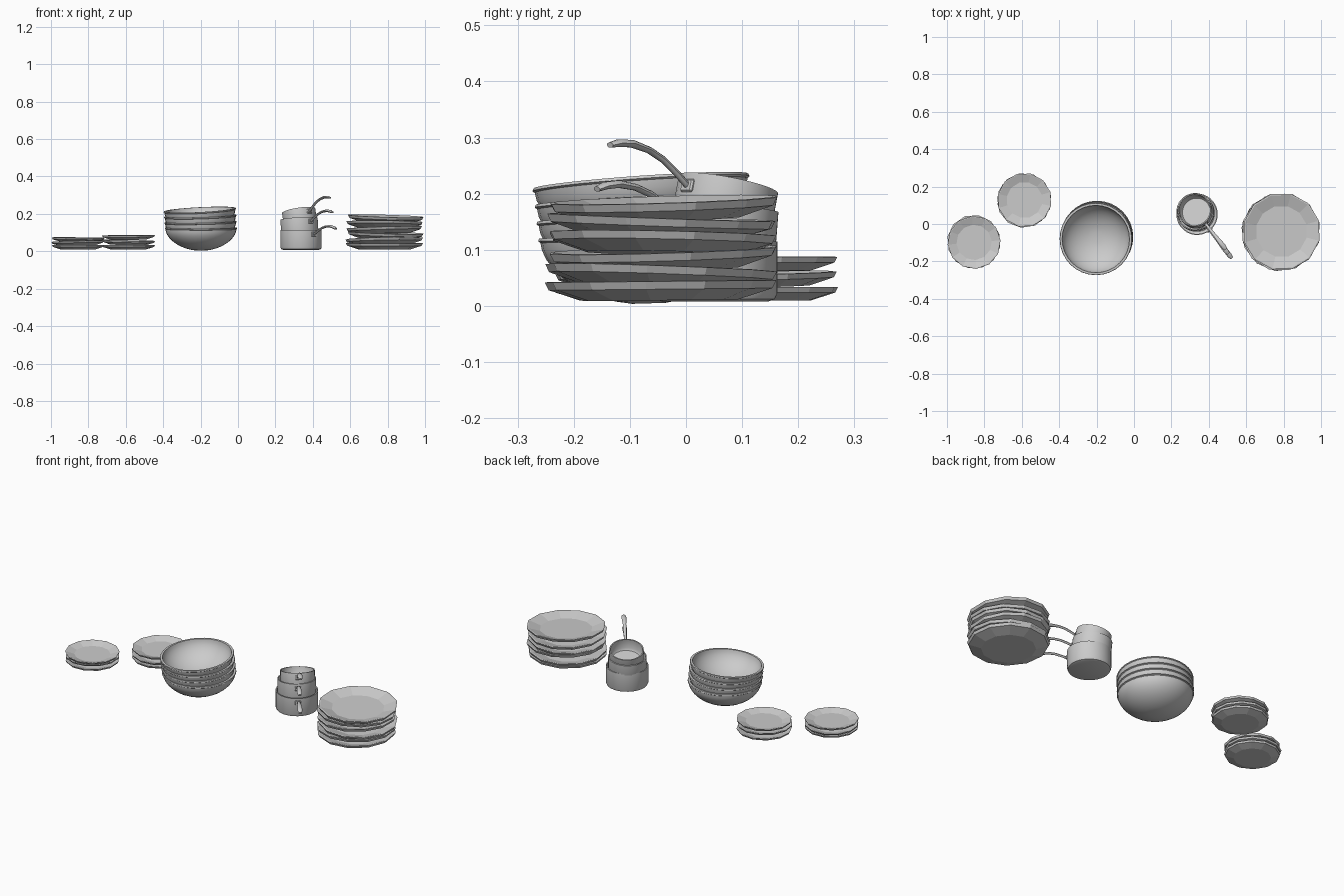
import bpy, bmesh, math, random
from mathutils import Matrix, Vector

random.seed(4)
if "Cube" in bpy.data.objects:
    bpy.data.objects.remove(bpy.data.objects["Cube"])

china = bpy.data.materials.new("light grey")
china.use_nodes = True
china.diffuse_color = (0.6, 0.6, 0.6, 1)
china.node_tree.nodes["Principled BSDF"].inputs["Base Color"].default_value = (0.6, 0.6, 0.6, 1)


def add_object(name, bm, matrix, smooth):
    bmesh.ops.recalc_face_normals(bm, faces=bm.faces)
    mesh = bpy.data.meshes.new(name)
    bm.to_mesh(mesh)
    bm.free()
    mesh.materials.append(china)
    obj = bpy.data.objects.new(name, mesh)
    bpy.context.collection.objects.link(obj)
    obj.matrix_world = matrix
    if smooth:
        bpy.ops.object.select_all(action="DESELECT")
        obj.select_set(True)
        bpy.context.view_layer.objects.active = obj
        bpy.ops.object.shade_smooth_by_angle(angle=math.radians(40))
    return obj


def lathe(profile, sides):
    """Spin a closed (radius, height) profile, closing it at both axis ends."""
    bm = bmesh.new()
    rings = []
    for r, z in profile:
        rings.append([bm.verts.new((r * math.cos(a), r * math.sin(a), z))
                      for a in (math.tau * i / sides for i in range(sides))])
    for low, high in zip(rings, rings[1:]):
        for i in range(sides):
            j = (i + 1) % sides
            bm.faces.new((low[i], low[j], high[j], high[i]))
    bm.faces.new(rings[0])
    bm.faces.new(rings[-1])
    return bm


def place(x, y, z, slope_x=0, slope_y=0, turn=0):
    """Position with a tilt given as the rise along x and along y."""
    up = Vector((-slope_x, -slope_y, 1)).normalized()
    tilt = Vector((0, 0, 1)).rotation_difference(up).to_matrix().to_4x4()
    return Matrix.Translation((x, y, z)) @ tilt @ Matrix.Rotation(turn, 4, "Z")


# Plates: flat base, sloped border, upright rim
def plate_stack(name, x, y, radius, stack):
    k = radius / 0.21
    profile = [(0.14 * k, 0), (0.203 * k, 0.02 * k), (0.21 * k, 0.034 * k),
               (0.203 * k, 0.035 * k), (0.14 * k, 0.014 * k)]
    for n, (z, sx, sy) in enumerate(stack):
        jx, jy = random.uniform(-0.004, 0.004), random.uniform(-0.004, 0.004)
        add_object(f"{name}_{n + 1}", lathe(profile, 12),
                   place(x + jx, y + jy, z, sx, sy, random.uniform(0, 1)), False)


plate_stack("dinner_plate", 0.785, -0.042, 0.208,
            [(0.01, 0, 0.01), (0.034, 0.02, -0.035), (0.066, -0.03, 0.03),
             (0.094, 0.03, -0.02), (0.124, -0.01, -0.035), (0.155, -0.03, 0.03)])
plate_stack("side_plate", -0.858, -0.095, 0.142,
            [(0.01, 0, 0), (0.03, 0.02, -0.02), (0.05, -0.01, 0.01)])
plate_stack("salad_plate", -0.588, 0.128, 0.145,
            [(0.01, 0, 0), (0.035, -0.02, 0.02), (0.062, 0.01, 0.01)])

# Bowls: thin rounded shells nested together
outer = [(0.19 * math.sin(a), 0.115 * (1 - math.cos(a) ** 1.15))
         for a in (math.pi / 2 * i / 10 for i in range(1, 11))]
inner = [(r * 0.95, z + 0.008) for r, z in reversed(outer)]
bowl = outer + [(0.194, 0.118), (0.192, 0.123)] + inner
for n, (z, sx, sy) in enumerate([(0.003, 0.0, 0.03), (0.035, 0.02, 0.04),
                                 (0.067, 0.03, 0.05), (0.1, 0.05, 0.07)]):
    add_object(f"bowl_{n + 1}", lathe(bowl, 32),
               place(-0.198, -0.066 - 0.002 * n, z, sx, sy), True)


# Saucepans: straight cups with a mounting plate and a curved handle
def pan(name, radius, depth, matrix):
    r, wall = radius, 0.006
    profile = [(r * 0.86, 0), (r * 0.96, 0.004), (r, 0.014), (r, depth),
               (r - wall, depth), (r - wall, 0.02), (r * 0.84, 0.009)]
    add_object(name, lathe(profile, 32), matrix, True)

    bm = bmesh.new()
    bmesh.ops.create_cube(bm, size=1, matrix=Matrix.Translation((r, 0, depth - 0.024))
                          @ Matrix.Diagonal((0.008, 0.032, 0.024, 1)))
    bmesh.ops.bevel(bm, geom=bm.edges[:], offset=0.003, segments=1, affect="EDGES")
    add_object(name + "_mount", bm, matrix, False)

    # Sweep an oval along the handle: distance, rise, half width, half height
    path = [(0, 0, 0.007, 0.006), (0.03, 0.016, 0.007, 0.006), (0.065, 0.032, 0.008, 0.006),
            (0.1, 0.041, 0.009, 0.006), (0.14, 0.043, 0.012, 0.007),
            (0.17, 0.037, 0.013, 0.007), (0.188, 0.029, 0.009, 0.005)]
    bm = bmesh.new()
    rings = []
    for i, (s, z, w, h) in enumerate(path):
        a, b = path[max(i - 1, 0)], path[min(i + 1, len(path) - 1)]
        along = Vector((b[0] - a[0], 0, b[1] - a[1])).normalized()
        normal = Vector((-along.z, 0, along.x))
        centre = Vector((r + s, 0, depth - 0.024 + z))
        rings.append([bm.verts.new(centre + normal * h * math.sin(t) + Vector((0, w * math.cos(t), 0)))
                      for t in (math.tau * k / 10 for k in range(10))])
    for p, q in zip(rings, rings[1:]):
        for k in range(10):
            m = (k + 1) % 10
            bm.faces.new((p[k], p[m], q[m], q[k]))
    bm.faces.new(rings[0])
    bm.faces.new(rings[-1])
    add_object(name + "_handle", bm, matrix, True)


aim = math.atan2(-0.24, 0.19)


def pan_place(x, y, z, slope):
    return place(x, y, z, slope * math.cos(aim), slope * math.sin(aim), aim)


pan("large_pan", 0.111, 0.107, pan_place(0.337, 0.052, 0.008, 0))
pan("medium_pan", 0.1, 0.095, pan_place(0.332, 0.058, 0.08, 0.1))
pan("small_pan", 0.09, 0.075, pan_place(0.335, 0.062, 0.144, 0.24))
